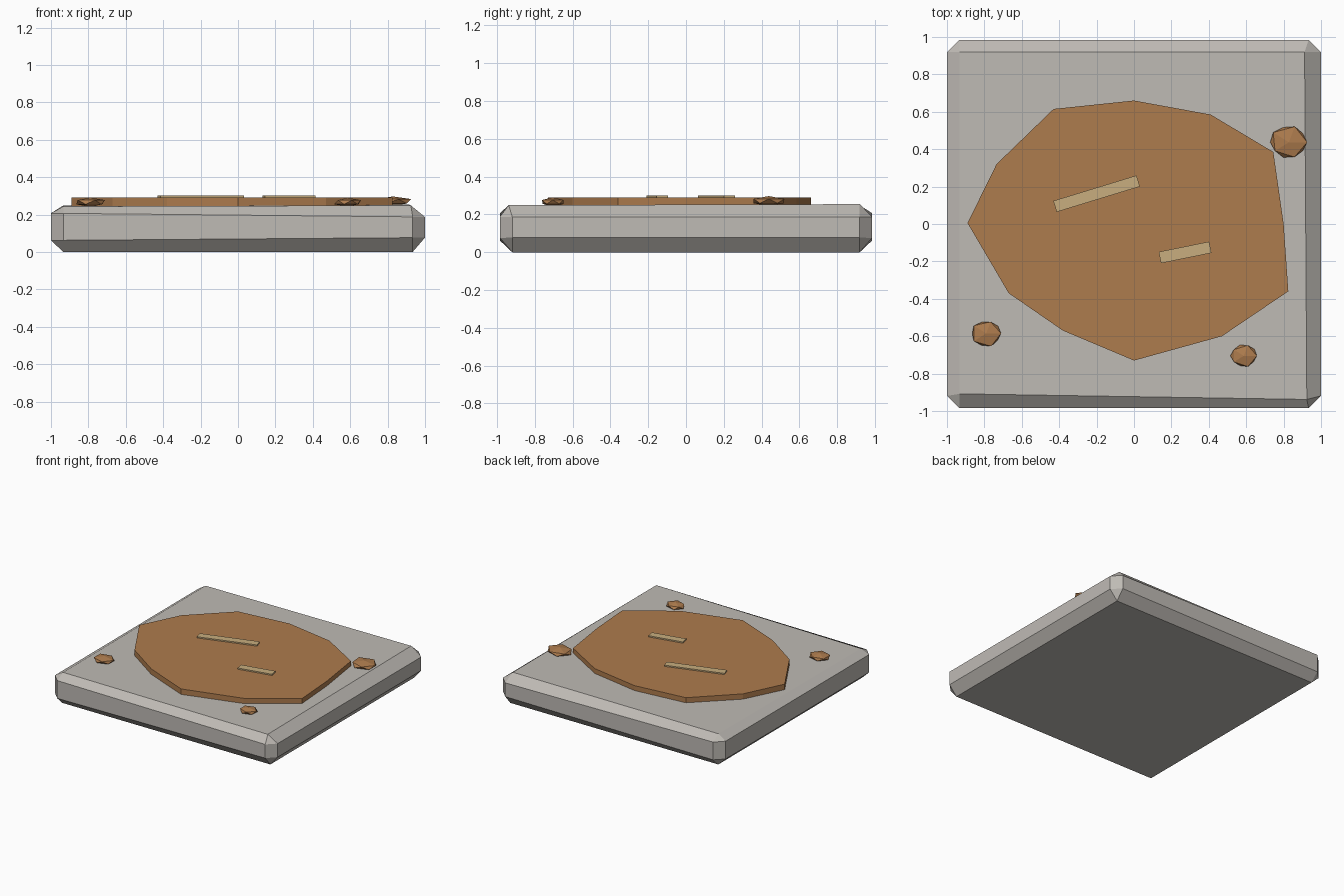
import bpy, bmesh, math, random
from mathutils import Vector

if "Cube" in bpy.data.objects:
    bpy.data.objects.remove(bpy.data.objects["Cube"])

random.seed(4)


def material(name, rgb):
    m = bpy.data.materials.new(name)
    m.diffuse_color = (*rgb, 1)
    m.use_nodes = True
    m.node_tree.nodes["Principled BSDF"].inputs["Base Color"].default_value = m.diffuse_color
    return m


STONE = material("grey stone", (0.52, 0.495, 0.46))
RUST = material("rusty brown", (0.42, 0.20, 0.075))
SAND = material("pale sand", (0.58, 0.42, 0.21))


def finish(name, bm, mat):
    bmesh.ops.recalc_face_normals(bm, faces=bm.faces)
    mesh = bpy.data.meshes.new(name)
    bm.to_mesh(mesh)
    bm.free()
    mesh.materials.append(mat)
    obj = bpy.data.objects.new(name, mesh)
    bpy.context.collection.objects.link(obj)
    return obj


def prism(name, outline, z0, z1, mat):
    bm = bmesh.new()
    face = bm.faces.new([bm.verts.new((x, y, z0)) for x, y in outline])
    ext = bmesh.ops.extrude_face_region(bm, geom=[face])
    for v in ext["geom"]:
        if isinstance(v, bmesh.types.BMVert):
            v.co.z = z1
    return finish(name, bm, mat)


# Stone slab: chamfered box with a slightly uneven top and front edge
bm = bmesh.new()
bmesh.ops.create_cube(bm, size=1)
for v in bm.verts:
    v.co = Vector((v.co.x * 2, v.co.y * 1.97, (v.co.z + 0.5) * 0.25))
bmesh.ops.bevel(bm, geom=bm.edges[:], offset=0.066, segments=1,
                affect='EDGES', profile=0.5)
for v in bm.verts:
    right = (v.co.x + 1) / 2
    if v.co.z > 0.24:
        v.co.z = 0.243 + 0.006 * right + 0.006 * (v.co.y + 1) / 2
        if v.co.y < 0:
            v.co.y = -0.907 - 0.032 * right
        if v.co.x > 0:
            v.co.x = 0.912 + 0.012 * (v.co.y < 0)
    elif 0.12 < v.co.z < 0.24:
        v.co.z = 0.207 - 0.02 * right
    elif v.co.z > 0.01:
        v.co.z = 0.062 + 0.015 * right
finish("stone_slab", bm, STONE)

# Flat irregular patch lying on the slab
patch = [(-0.89, 0.005), (-0.67, -0.37), (-0.38, -0.57), (0, -0.73),
         (0.47, -0.60), (0.825, -0.36), (0.80, 0.0), (0.745, 0.385),
         (0.41, 0.585), (0, 0.66), (-0.43, 0.615), (-0.735, 0.32)]
prism("rust_patch", patch, 0.235, 0.291, RUST)


# Thin raised streaks on the patch
def streak(name, cx, cy, length, width, angle):
    u = Vector((math.cos(angle), math.sin(angle))) * length / 2
    w = Vector((-math.sin(angle), math.cos(angle))) * width / 2
    c = Vector((cx, cy))
    prism(name, [c - u - w, c + u - w, c + u + w, c - u + w],
          0.285, 0.301, SAND)


streak("long_streak", -0.20, 0.162, 0.465, 0.062, math.radians(17))
streak("short_streak", 0.273, -0.152, 0.275, 0.062, math.radians(11.5))

# Flattened faceted pebbles
for i, (x, y, z, rx, ry, rz) in enumerate([
        (-0.79, -0.585, 0.266, 0.086, 0.074, 0.025),
        (0.587, -0.705, 0.266, 0.074, 0.063, 0.024),
        (0.828, 0.437, 0.271, 0.106, 0.091, 0.026)]):
    bm = bmesh.new()
    bmesh.ops.create_icosphere(bm, subdivisions=1, radius=1)
    for v in bm.verts:
        k = random.uniform(0.95, 1.1)
        v.co = Vector((x + v.co.x * rx * k, y + v.co.y * ry * k,
                       z + v.co.z * rz))
    finish(f"pebble_{i + 1}", bm, RUST)
